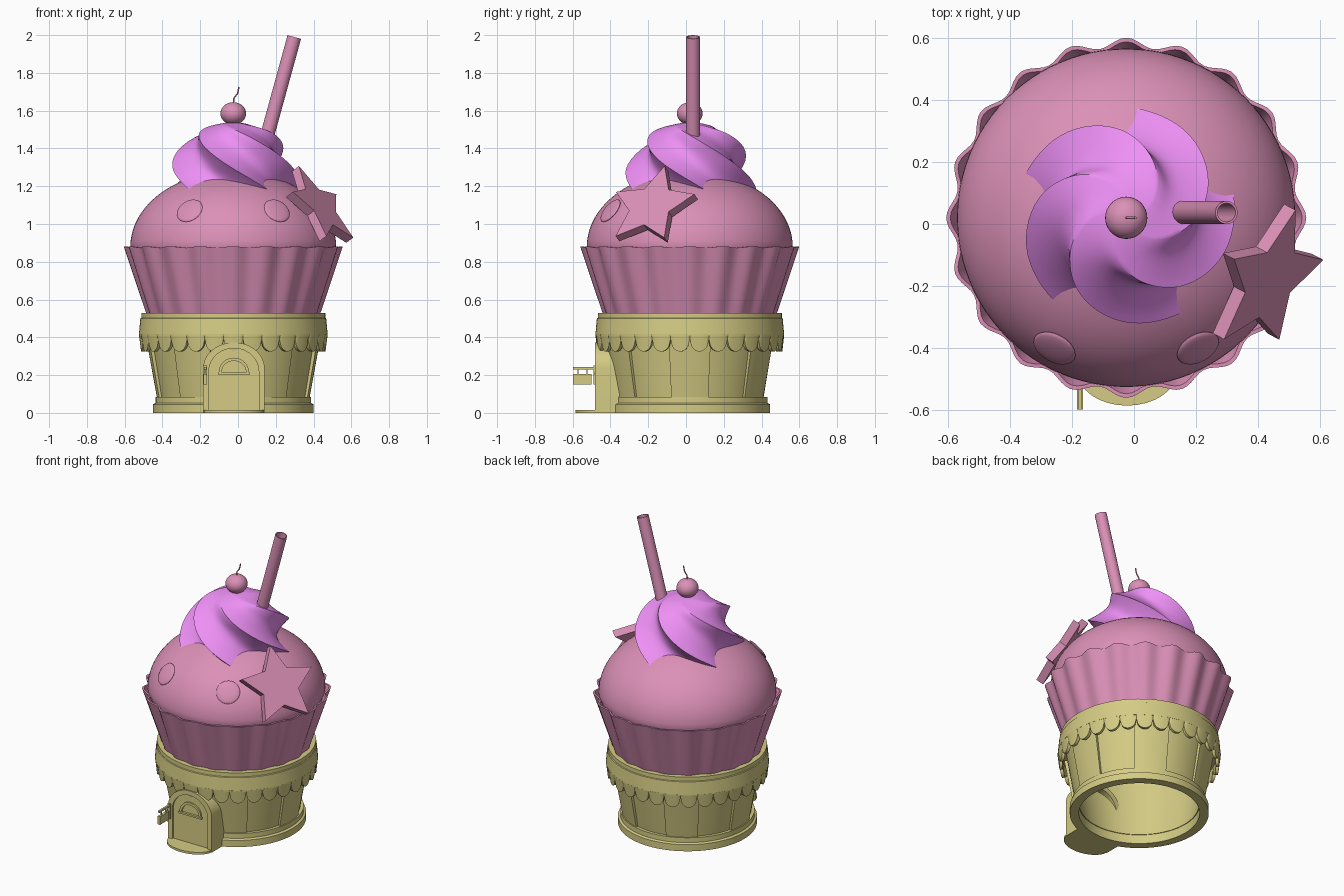
import bpy, bmesh, math
from mathutils import Vector, Matrix

if "Cube" in bpy.data.objects:
    bpy.data.objects.remove(bpy.data.objects["Cube"])

CX, CY = -0.025, 0.02


def material(name, color):
    m = bpy.data.materials.new(name)
    m.diffuse_color = (*color, 1)
    m.use_nodes = True
    m.node_tree.nodes["Principled BSDF"].inputs["Base Color"].default_value = m.diffuse_color
    return m


PINK = material("pink", (0.71, 0.28, 0.47))
VIOLET = material("violet", (0.86, 0.28, 0.92))
YELLOW = material("yellow", (0.66, 0.60, 0.23))


def finish(name, bm, mat, angle=35):
    bmesh.ops.remove_doubles(bm, verts=bm.verts, dist=1e-5)
    bmesh.ops.recalc_face_normals(bm, faces=bm.faces)
    me = bpy.data.meshes.new(name)
    bm.to_mesh(me)
    bm.free()
    me.materials.append(mat)
    me.shade_smooth()
    me.set_sharp_from_angle(angle=math.radians(angle))
    ob = bpy.data.objects.new(name, me)
    bpy.context.collection.objects.link(ob)
    return ob


def lathe(name, profile, mat, segs=96, closed=True, a0=0.0, a1=360.0, wave=None, angle=35):
    """Turn (r, z) points about the cake axis; wave(a, r, z) may alter each point."""
    bm = bmesh.new()
    full = a1 - a0 >= 360
    cols = []
    for i in range(segs if full else segs + 1):
        a = math.radians(a0 + (a1 - a0) * i / segs)
        col = []
        for r, z in profile:
            if wave:
                r, z = wave(a, r, z)
            col.append(bm.verts.new((CX + r * math.cos(a), CY + r * math.sin(a), z)))
        cols.append(col)
    n = len(profile)
    for i in range(segs):
        p, q = cols[i], cols[(i + 1) % len(cols)]
        for j in range(n if closed else n - 1):
            k = (j + 1) % n
            bm.faces.new((p[j], q[j], q[k], p[k]))
    if not full and closed:
        bm.faces.new(cols[0])
        bm.faces.new(cols[-1])
    return finish(name, bm, mat, angle)


def prism(name, pts, depth, mat, mat4, hole=None):
    """Extrude an outline (optionally a ring with a matching hole outline) along local z."""
    bm = bmesh.new()

    def ring(ps, z):
        return [bm.verts.new(mat4 @ Vector((x, y, z))) for x, y in ps]

    def strip(a, b):
        for i in range(len(a)):
            j = (i + 1) % len(a)
            bm.faces.new((a[i], a[j], b[j], b[i]))
    a, b = ring(pts, 0), ring(pts, depth)
    strip(a, b)
    if hole:
        c, d = ring(hole, 0), ring(hole, depth)
        strip(c, d)
        strip(a, c)
        strip(b, d)
    else:
        bm.faces.new(a)
        bm.faces.new(b)
    return finish(name, bm, mat)


def box(name, lo, hi, mat):
    m = Matrix.Translation((0, 0, lo[2]))
    return prism(name, [(lo[0], lo[1]), (hi[0], lo[1]), (hi[0], hi[1]), (lo[0], hi[1])],
                 hi[2] - lo[2], mat, m)


def tube(name, path, radius, mat):
    cu = bpy.data.curves.new(name, 'CURVE')
    cu.dimensions = '3D'
    cu.bevel_depth, cu.bevel_resolution, cu.use_fill_caps = radius, 3, True
    sp = cu.splines.new('POLY')
    sp.points.add(len(path) - 1)
    for p, co in zip(sp.points, path):
        p.co = (*co, 1)
    cu.materials.append(mat)
    ob = bpy.data.objects.new(name, cu)
    bpy.context.collection.objects.link(ob)


# House base: stepped plinth, wall and raised wall panels
lathe("plinth", [(0.37, 0), (0.426, 0), (0.426, 0.045), (0.412, 0.052), (0.412, 0.085), (0.37, 0.085)], YELLOW)
lathe("wall", [(0.365, 0.06), (0.387, 0.06), (0.45, 0.44), (0.43, 0.44)], YELLOW)
for i in range(6):
    lathe(f"wall_panel_{i}", [(0.38, 0.08), (0.404, 0.08), (0.462, 0.4), (0.44, 0.4)],
          YELLOW, segs=10, a0=60 * i - 14, a1=60 * i + 14)

# Awning band with scalloped edge
lathe("awning_band", [(0.43, 0.41), (0.5, 0.41), (0.492, 0.5), (0.487, 0.503), (0.487, 0.53), (0.43, 0.53)], YELLOW)


def scallop(a, r, z):
    if z < 0.4:
        s = (a * 30 / (2 * math.pi)) % 1 * 2 - 1
        z = 0.39 - 0.065 * math.sqrt(max(0, 1 - s * s))
    return r, z


lathe("awning_scallops", [(0.475, 0.415), (0.5, 0.415), (0.49, 0.33), (0.47, 0.33)], YELLOW, segs=360, wave=scallop)


# Fluted paper liner and cake dome
def flute(a, r, z):
    t = (z - 0.5) / 0.38
    w = math.cos(20 * a)
    return r + (0.005 + 0.01 * t) * w, z + 0.004 * t * w


lathe("cake_liner", [(0, 0.5), (0.447, 0.5), (0.51, 0.7), (0.565, 0.878), (0.552, 0.878), (0.51, 0.75)],
      PINK, segs=200, closed=False, wave=flute)
lathe("cake_dome", [(0.5, 0.76)] + [(0.545 * math.cos(k * math.pi / 40), 0.88 + 0.4 * math.sin(k * math.pi / 40))
                                    for k in range(21)], PINK, closed=False)

# Twisted cream with five sharp ridges: (z, ridge radius, twist, valley ratio)
keys = [(1.13, 0.36, -10, 0.68), (1.2, 0.352, 8, 0.7), (1.3, 0.335, 36, 0.72), (1.4, 0.29, 64, 0.74),
        (1.47, 0.225, 88, 0.78), (1.51, 0.15, 112, 0.84), (1.533, 0.06, 140, 0.92), (1.536, 0, 150, 1)]
rows = []
for i in range(len(keys) - 1):
    p = [Vector(keys[min(max(i + d, 0), len(keys) - 1)]) for d in (-1, 0, 1, 2)]
    for s in range(6):
        t = s / 6
        rows.append(0.5 * (2 * p[1] + (p[2] - p[0]) * t + (2 * p[0] - 5 * p[1] + 4 * p[2] - p[3]) * t * t
                           + (3 * p[1] - p[0] - 3 * p[2] + p[3]) * t ** 3))
rows.append(Vector(keys[-1]))
bm = bmesh.new()
N = 100
grid = []
for z, r, tw, v in rows:
    row = []
    for i in range(N):
        f = 1 - abs(math.sin(math.pi * i / 20)) ** 0.9
        a = math.radians(88 - tw) + 2 * math.pi * i / N
        rr = max(r, 0) * (v + (1 - v) * f)
        row.append(bm.verts.new((CX + rr * math.cos(a), CY + rr * math.sin(a), z)))
    grid.append(row)
for a, b in zip(grid, grid[1:]):
    for i in range(N):
        j = (i + 1) % N
        bm.faces.new((a[i], a[j], b[j], b[i]))
finish("cream_swirl", bm, VIOLET, 45)

# Cherry and stem
lathe("cherry", [(0.068 * math.sin(k * math.pi / 16), 1.585 - 0.06 * math.cos(k * math.pi / 16))
                 for k in range(17)], PINK, segs=32, closed=False)
tube("cherry_stem", [(CX, CY, 1.63), (CX + 0.003, CY, 1.665), (CX + 0.022, CY, 1.69), (CX + 0.03, CY, 1.725)],
     0.004, PINK)

# Hollow drinking straw
lo, hi = Vector((0.125, 0.037, 1.36)), Vector((0.298, 0.037, 1.99))
circ = [(math.cos(k * math.pi / 16), math.sin(k * math.pi / 16)) for k in range(32)]
rot = (hi - lo).to_track_quat('Z', 'Y').to_matrix().to_4x4()
prism("straw", [(0.037 * x, 0.037 * y) for x, y in circ], (hi - lo).length, PINK,
      Matrix.Translation(lo) @ rot, [(0.03 * x, 0.03 * y) for x, y in circ])

# Star leaning on the dome
up = Vector((-0.48, 0.29, 0.83)).normalized()
nrm = Vector((0.456, 0.89, 0.02)).cross(up).normalized()
side = up.cross(nrm)
frame = Matrix((side, up, nrm)).transposed().to_4x4()
star = []
for k in range(10):
    rad, a = (0.25 if k % 2 == 0 else 0.125), math.pi / 2 + k * math.pi / 5
    star.append((rad * math.cos(a), rad * math.sin(a)))
prism("star", star, 0.05, PINK, Matrix.Translation(Vector((0.424, -0.176, 1.086)) - nrm * 0.025) @ frame)

# Two flat candy buttons on the dome
for s in (-1, 1):
    x, y = s * 0.231, -0.42
    z = 0.4 * math.sqrt(1 - (x * x + y * y) / 0.545 ** 2)
    n = Vector((x / 0.297, y / 0.297, z / 0.16)).normalized()
    bm = bmesh.new()
    bmesh.ops.create_uvsphere(bm, u_segments=32, v_segments=12, radius=1,
                              matrix=Matrix.Translation((CX + x, CY + y, 0.88 + z))
                              @ n.to_track_quat('Z', 'Y').to_matrix().to_4x4()
                              @ Matrix.Diagonal((0.073, 0.073, 0.014, 1)))
    finish(f"candy_button_{s}", bm, PINK)


# Arched doorway (outlines in x, z; extruded along +y)
def arch(w, straight, top, base=0.0):
    return ([(-w, base)] + [(-w * math.cos(k * math.pi / 24), straight + (top - straight)
                             * math.sin(k * math.pi / 24)) for k in range(25)] + [(w, base)])


def at(y):
    return Matrix(((1, 0, 0, -0.022), (0, 0, 1, y), (0, 1, 0, 0), (0, 0, 0, 1)))


prism("door_frame", arch(0.163, 0.235, 0.373), 0.13, YELLOW, at(-0.482), arch(0.132, 0.22, 0.342, 0.005))
prism("door", arch(0.135, 0.22, 0.344), 0.02, YELLOW, at(-0.47))
prism("door_window_frame", arch(0.08, 0.215, 0.292, 0.205), 0.02, YELLOW, at(-0.48), arch(0.064, 0.217, 0.275, 0.212))
box("door_window_sill", (-0.107, -0.485, 0.203), (0.063, -0.465, 0.215), YELLOW)
prism("doorstep", [(0.16 * x, 0.11 * y) for x, y in circ], 0.015, YELLOW, Matrix.Translation((-0.022, -0.475, 0)))

# Hanging sign beside the door
box("sign_plate", (-0.184, -0.49, 0.15), (-0.164, -0.478, 0.25), YELLOW)
box("sign_arm", (-0.18, -0.598, 0.23), (-0.168, -0.48, 0.242), YELLOW)
box("sign_board", (-0.183, -0.598, 0.15), (-0.165, -0.5, 0.205), YELLOW)
for y in (-0.575, -0.528):
    box("sign_hook", (-0.177, y, 0.2), (-0.171, y + 0.006, 0.235), YELLOW)
